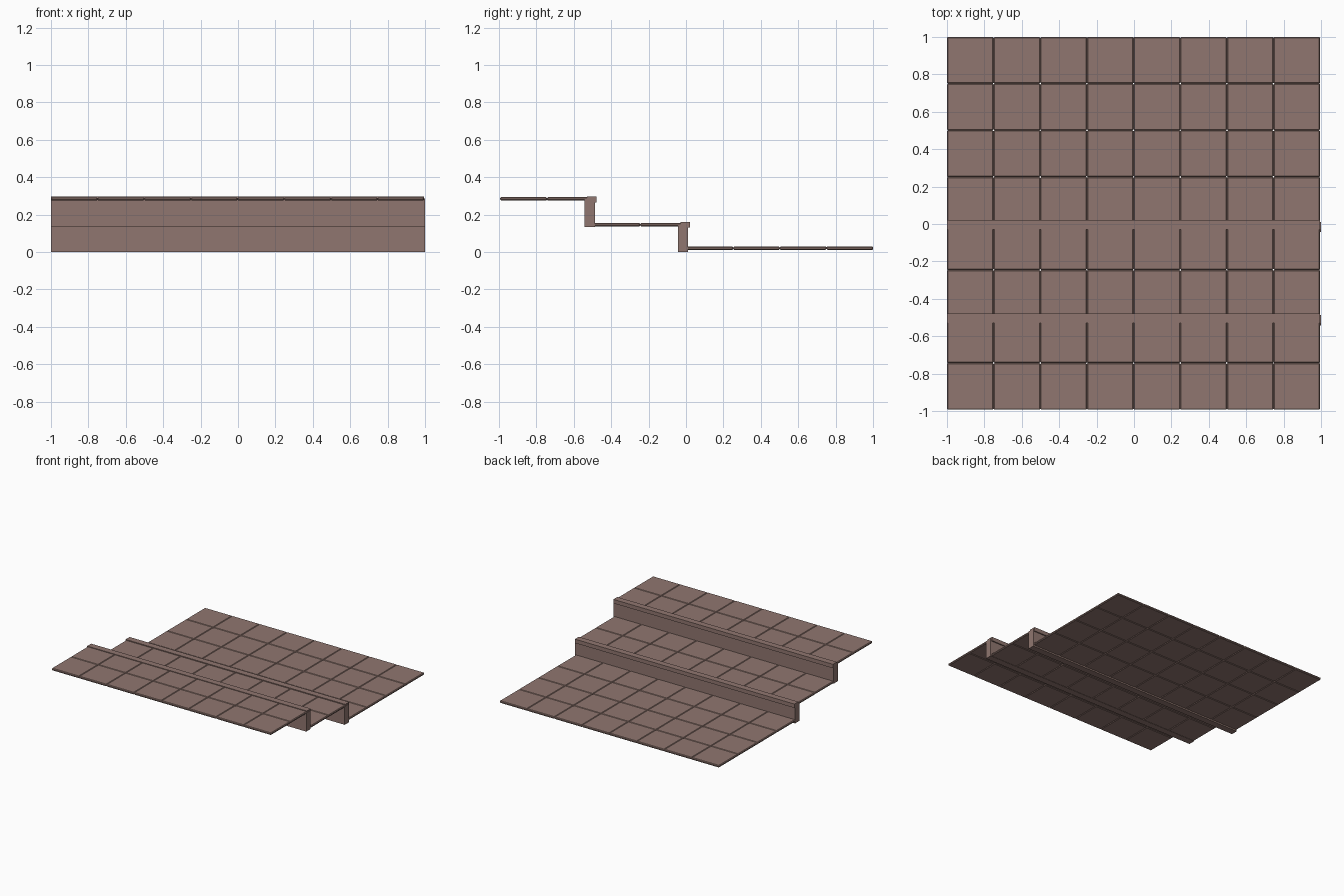
import bpy, bmesh

if "Cube" in bpy.data.objects:
    bpy.data.objects.remove(bpy.data.objects["Cube"])

TILE = bpy.data.materials.new("brown tile")
TILE.diffuse_color = (0.28, 0.183, 0.16, 1.0)
TILE.use_nodes = True
TILE.node_tree.nodes["Principled BSDF"].inputs["Base Color"].default_value = TILE.diffuse_color


def add_box(bm, x0, x1, y0, y1, z0, z1):
    r = bmesh.ops.create_cube(bm, size=1.0)
    for v in r["verts"]:
        v.co = ((x0 + x1) / 2 + v.co.x * (x1 - x0),
                (y0 + y1) / 2 + v.co.y * (y1 - y0),
                (z0 + z1) / 2 + v.co.z * (z1 - z0))


def make(name, boxes, bevel=0.0):
    bm = bmesh.new()
    for b in boxes:
        add_box(bm, *b)
    if bevel:
        bmesh.ops.bevel(bm, geom=bm.edges[:], offset=bevel, segments=1,
                        affect='EDGES')
    me = bpy.data.meshes.new(name)
    bm.to_mesh(me)
    bm.free()
    me.materials.append(TILE)
    ob = bpy.data.objects.new(name, me)
    bpy.context.collection.objects.link(ob)


P = 0.2494       # tile pitch
X0, X1 = -1.0, 0.995

# Floors of chamfered tiles: name, back edge y, rows, underside z, top z
levels = [("lower_floor", 1.0, 4, 0.012, 0.03),
          ("middle_tread", 0.004, 2, 0.137, 0.155),
          ("upper_floor", -0.494, 2, 0.275, 0.293)]
for name, yb, rows, z0, z1 in levels:
    tiles = [(X0 + c * P, X0 + (c + 1) * P, yb - (r + 1) * P, yb - r * P, z0, z1)
             for r in range(rows) for c in range(8)]
    make(name + "_tiles", tiles, 0.005)

# Risers with a slightly overhanging nosing
for name, y, z0, z1 in [("lower_step", 0.0, 0.0, 0.162),
                        ("upper_step", -0.499, 0.135, 0.298)]:
    make(name + "_riser", [(X0, 1.0, y - 0.043, y + 0.012, z0, z1 - 0.012)])
    make(name + "_nosing", [(X0, X1, y - 0.03, y + 0.021, z1 - 0.032, z1)])
